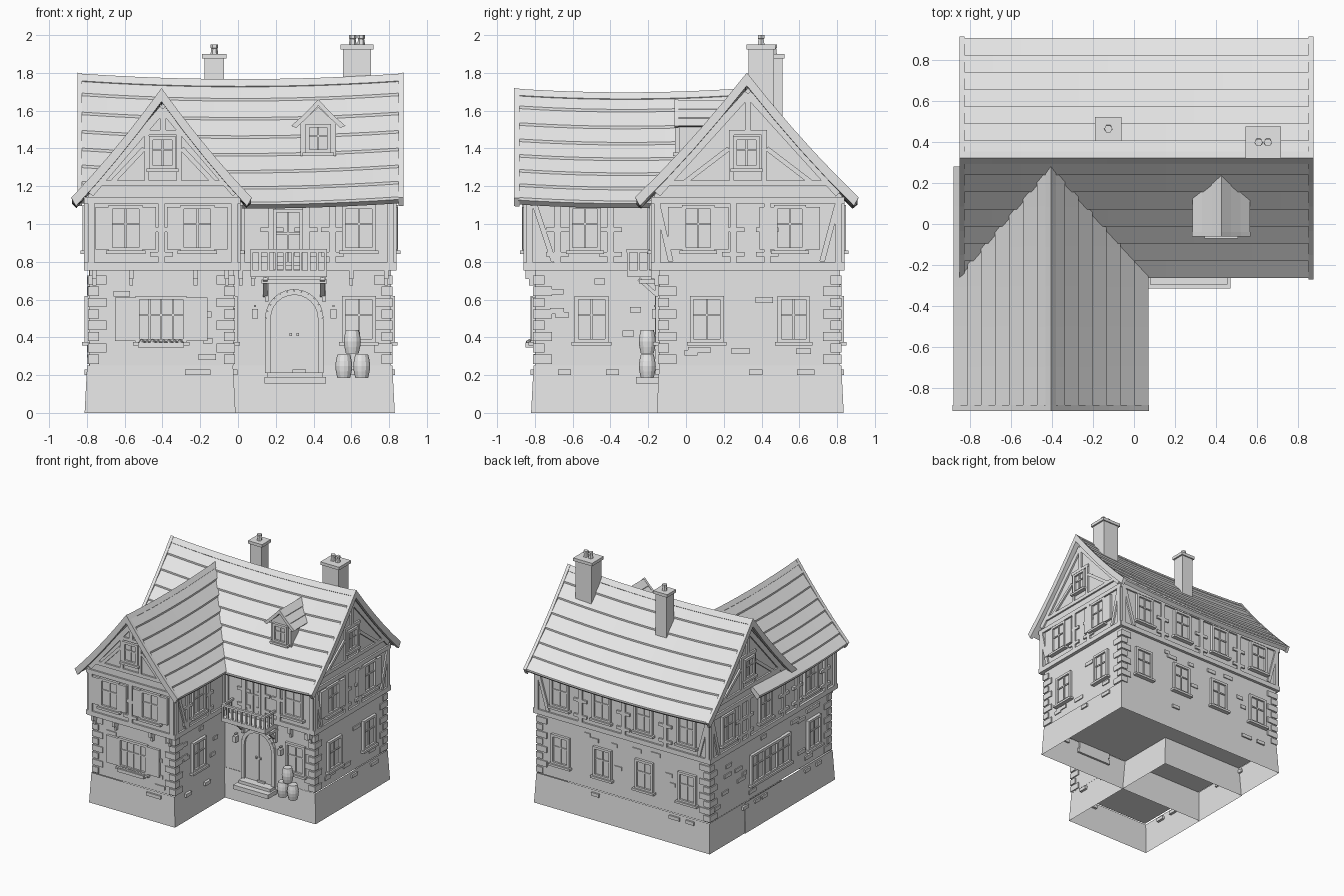
import bpy, bmesh, math, random
from mathutils import Matrix, Vector

if "Cube" in bpy.data.objects:
    bpy.data.objects.remove(bpy.data.objects["Cube"])
random.seed(4)

GREY = (0.8, 0.8, 0.8, 1)
mat = bpy.data.materials.new("plain grey")
mat.use_nodes = True
mat.diffuse_color = GREY
mat.node_tree.nodes["Principled BSDF"].inputs["Base Color"].default_value = GREY


def finish(bm, name):
    bmesh.ops.recalc_face_normals(bm, faces=bm.faces)
    mesh = bpy.data.meshes.new(name)
    bm.to_mesh(mesh)
    bm.free()
    mesh.materials.append(mat)
    bpy.context.collection.objects.link(bpy.data.objects.new(name, mesh))


def box(bm, lo, hi):
    lo, hi = Vector(lo), Vector(hi)
    m = Matrix.Translation((lo + hi) / 2) @ Matrix.Diagonal((*(hi - lo), 1))
    bmesh.ops.create_cube(bm, size=1, matrix=m)


def loft(bm, rings, caps=True):
    vs = [[bm.verts.new(p) for p in r] for r in rings]
    for a, b in zip(vs, vs[1:]):
        for i in range(len(a)):
            bm.faces.new((a[i - 1], a[i], b[i], b[i - 1]))
    if caps:
        bm.faces.new(vs[0])
        bm.faces.new(vs[-1])


def frame(u, n, d):
    """Wall frame: local x runs along the wall, local y points outward."""
    u, n = Vector(u), Vector(n)
    m = Matrix((u, n, (0, 0, 1))).transposed().to_4x4()
    return Matrix.Translation(n * d) @ m


def beam(bm, F, a, b, width, depth=0.014):
    a, b = Vector((a[0], 0, a[1])), Vector((b[0], 0, b[1]))
    d = b - a
    m = Matrix.Translation((a + b) / 2 + Vector((0, depth / 2 - 0.005, 0)))
    m = m @ Matrix.Rotation(-math.atan2(d.z, d.x), 4, 'Y')
    m = m @ Matrix.Diagonal((d.length, depth + 0.01, width, 1))
    bmesh.ops.create_cube(bm, size=1, matrix=F @ m)


def front(d): return frame((1, 0, 0), (0, -1, 0), d)
def back(d): return frame((1, 0, 0), (0, 1, 0), d)
def right(d): return frame((0, 1, 0), (1, 0, 0), d)
def left(d): return frame((0, 1, 0), (-1, 0, 0), d)


# Wall planes: lower storey and slightly jettied upper storey
WF, WFU, MF, MFU = front(0.80), front(0.845), front(0.14), front(0.17)
R, RU, WR, WRU = right(0.81), right(0.825), right(-0.025), right(0)
B, BU, L, LU = back(0.815), back(0.825), left(0.79), left(0.80)


def on_axis(axis, c, s, d, z):
    return (s, c + d, z) if axis == 'x' else (c + d, s, z)


def house(name, axis, c, half, z0, zw, za, s0, s1):
    shape = [(-half, z0), (half, z0), (half, zw), (0, za), (-half, zw)]
    bm = bmesh.new()
    loft(bm, [[on_axis(axis, c, s, d, z) for d, z in shape] for s in (s0, s1)])
    finish(bm, name)


def roof(name, axis, c, half, ridge, eave, s0, s1, rows, thick, sag, parts):
    """Sagging, slightly flared gable roof; each part is (from, to, rows, reach, lift, lap)."""
    def f(d):
        t = d / half
        return ridge - (ridge - eave) * t - 0.14 * (ridge - eave) * t * (1 - t)
    bm = bmesh.new()
    for a, b, n, reach, lift, lap in parts:
        outer = [(0, f(0) + lift)]
        for i in range(n):
            d = reach * (i + 1) / n
            outer += [(d, f(d) + lift + lap), (d, f(d) + lift)]
        inner = [(e, f(e) - thick - lift / 2) for e in
                 [(reach - 0.025) * (1 - k / 4) for k in range(5)]]
        side = outer + inner
        ring = side + [(-d, z) for d, z in reversed(side[1:-1])]
        rings = []
        for k in range(13):
            s = a + (b - a) * k / 12
            t = (s - s0) / (s1 - s0)
            rings.append([on_axis(axis, c, s, d, z - sag * 4 * t * (1 - t)) for d, z in ring])
        loft(bm, rings)
    finish(bm, name)


# Plinth: open-bottomed flared skirts
bm = bmesh.new()
for x0, x1, y0, y1 in ((-0.805, 0.83, -0.155, 0.835), (-0.812, -0.013, -0.82, 0.37)):
    rings = []
    for z, i in ((0, 0), (0.25, 0.013)):
        rings.append([(x0 + i, y0 + i, z), (x1 - i, y0 + i, z), (x1 - i, y1 - i, z), (x0 + i, y1 - i, z)])
    loft(bm, rings, caps=False)
finish(bm, "plinth")

# Stone storey
bm = bmesh.new()
box(bm, (-0.79, -0.14, 0.25), (0.81, 0.815, 0.76))
box(bm, (-0.785, -0.80, 0.25), (-0.025, 0.37, 0.76))
finish(bm, "stone_walls")

# Upper storeys with gables
house("main_upper_storey", 'x', 0.3275, 0.4975, 0.755, 1.15, 1.72, -0.80, 0.825)
house("wing_upper_storey", 'y', -0.3975, 0.3975, 0.757, 1.15, 1.64, -0.845, 0.3)

# Roofs: tiled rows, barge boards and ridge cap
roof("main_roof", 'x', 0.322, 0.592, 1.785, 1.125, -0.85, 0.875, 7, 0.045, 0.03,
     [(-0.83, 0.855, 7, 0.585, 0, 0.014), (-0.85, -0.825, 5, 0.592, 0.016, 0),
      (0.85, 0.875, 5, 0.592, 0.016, 0), (-0.83, 0.855, 1, 0.03, 0.012, 0)])
roof("wing_roof", 'y', -0.405, 0.478, 1.705, 1.125, -0.91, 0.28, 7, 0.05, 0.02,
     [(-0.89, 0.28, 7, 0.475, 0, 0.014), (-0.91, -0.882, 5, 0.478, 0.014, 0),
      (-0.89, 0.28, 1, 0.025, 0.012, 0)])
house("dormer_body", 'y', 0.425, 0.095, 1.36, 1.53, 1.62, -0.035, 0.2)
roof("dormer_roof", 'y', 0.425, 0.143, 1.655, 1.515, -0.055, 0.235, 3, 0.026, 0,
     [(-0.045, 0.235, 3, 0.14, 0, 0.005), (-0.06, -0.04, 3, 0.143, 0.005, 0)])

# Windows
UP, LOW = (0.865, 1.09), (0.38, 0.61)
lower = [(R, 0.11, 0.16), (R, 0.57, 0.15), (WR, -0.5, 0.16), (MF, 0.64, 0.16), (WF, -0.407, 0.25),
         (L, -0.15, 0.17), (L, 0.02, 0.17), (L, 0.19, 0.17), (L, -0.56, 0.15)]
upper = [(WFU, -0.595, 0.16), (WFU, -0.215, 0.16), (RU, 0.065, 0.15), (RU, 0.55, 0.15),
         (WRU, -0.535, 0.15), (MFU, 0.64, 0.16), (LU, 0.6, 0.15), (LU, 0.1, 0.15), (LU, -0.5, 0.15)]
BACK = (-0.59, -0.19, 0.2, 0.59)
lower += [(B, x, 0.15) for x in BACK]
upper += [(BU, x, 0.15) for x in BACK]


def window(bm, F, u, w, z0, z1, cols=2, sill=True):
    h = w / 2
    beam(bm, F, (u - h, (z0 + z1) / 2), (u + h, (z0 + z1) / 2), z1 - z0, 0.006)
    for s in (-1, 1):
        beam(bm, F, (u + s * h, z0), (u + s * h, z1), 0.02, 0.022)
    for z in (z0, z1):
        beam(bm, F, (u - h - 0.01, z), (u + h + 0.01, z), 0.02, 0.022)
    for i in range(1, cols):
        x = u - h + w * i / cols
        beam(bm, F, (x, z0), (x, z1), 0.01, 0.014)
    beam(bm, F, (u - h, z0 * 0.4 + z1 * 0.6), (u + h, z0 * 0.4 + z1 * 0.6), 0.01, 0.014)
    if sill:
        beam(bm, F, (u - h - 0.025, z0 - 0.015), (u + h + 0.025, z0 - 0.015), 0.018, 0.035)


bm = bmesh.new()
for F, u, w in lower:
    window(bm, F, u, w, *LOW, cols=4 if w > 0.2 else 2)
for F, u, w in upper:
    window(bm, F, u, w, *UP)
for F, u in ((WFU, -0.4), (RU, 0.32), (LU, 0.32)):
    window(bm, F, u, 0.12, 1.3, 1.455)
window(bm, front(0.035), 0.425, 0.115, 1.385, 1.52)
finish(bm, "windows")

# Open shutters
bm = bmesh.new()
for F, u, w, z, sw in ((WF, -0.407, 0.27, LOW, 0.11), (WFU, -0.595, 0.18, UP, 0.07),
                       (WFU, -0.215, 0.18, UP, 0.07), (RU, 0.065, 0.17, UP, 0.075), (RU, 0.55, 0.17, UP, 0.075)):
    for s in (-1, 1):
        x = u + s * (w + sw) / 2
        beam(bm, F, (x, z[0]), (x, z[1]), sw, 0.02)
finish(bm, "shutters")

# Timber framing
bm = bmesh.new()
spans = [(WFU, -0.795, 0, (-0.405,)), (WRU, -0.845, -0.17, (-0.68, -0.4)),
         (MFU, 0, 0.825, (0.18, 0.36, 0.5)), (RU, -0.17, 0.825, (0.25, 0.43)),
         (LU, -0.845, 0.825, (-0.7, -0.33, -0.15, 0.32, 0.43)), (BU, -0.8, 0.825, (-0.39, 0, 0.4))]
for F, a, b, posts in spans:
    for z, w in ((0.775, 0.04), (1.125, 0.035)):
        beam(bm, F, (a - 0.01, z), (b + 0.01, z), w)
    for u in (a + 0.018, *posts, b - 0.018):
        beam(bm, F, (u, 0.79), (u, 1.12), 0.036)
    for u in posts:
        for z in (0.84, 0.97):
            beam(bm, F, (u - 0.06, z), (u + 0.06, z), 0.025)
for F, a, b in ((RU, 0.72, 0.8), (RU, -0.08, -0.15), (LU, 0.72, 0.8), (WRU, -0.7, -0.8),
                (BU, 0.7, 0.79), (BU, -0.7, -0.78)):
    beam(bm, F, (a, 0.8), (b, 1.1), 0.028)
for F, c, half, apex in ((WFU, -0.3975, 0.385, 1.61), (RU, 0.3275, 0.48, 1.69), (LU, 0.3275, 0.48, 1.69)):
    beam(bm, F, (c - half * 0.92, 1.215), (c + half * 0.92, 1.215), 0.03)
    beam(bm, F, (c - 0.1, 1.485), (c + 0.1, 1.485), 0.025)
    beam(bm, F, (c, 1.49), (c, apex), 0.03)
    for s in (-1, 1):
        beam(bm, F, (c + s * half, 1.16), (c, apex), 0.04)
        beam(bm, F, (c + s * 0.085, 1.22), (c + s * 0.085, 1.48), 0.025)
        beam(bm, F, (c + s * half * 0.7, 1.22), (c + s * 0.1, 1.4), 0.025)
# Jetty brackets
for F, xs, reach in ((WF, (-0.76, -0.565, -0.225, -0.06), 0.05), (MF, (0.015, 0.08, 0.6, 0.785), 0.045)):
    for x in xs:
        beam(bm, F, (x, 0.71), (x, 0.76), 0.024, reach)
        beam(bm, F, (x, 0.675), (x, 0.71), 0.02, reach * 0.6)
finish(bm, "timber_frame")

# Quoins and scattered raised stones
bm = bmesh.new()
for x, y, sx, sy in ((0.81, 0.815, 1, 1), (-0.79, 0.815, -1, 1), (0.81, -0.14, 1, -1),
                     (-0.785, -0.80, -1, -1), (-0.025, -0.80, 1, -1)):
    for k in range(8):
        a, b = (0.09, 0.05) if k % 2 else (0.05, 0.09)
        xs = sorted((x + sx * 0.009, x - sx * a))
        ys = sorted((y + sy * 0.009, y - sy * b))
        z = 0.26 + k * 0.06
        box(bm, (xs[0], ys[0], z), (xs[1], ys[1], z + 0.048))
for F, a, b, n in ((R, -0.1, 0.72, 12), (B, -0.7, 0.72, 22), (L, -0.7, 0.72, 20),
                   (WF, -0.68, -0.12, 5), (WR, -0.7, -0.2, 8), (MF, 0.05, 0.7, 3)):
    for k in range(n):
        u, z, w = random.uniform(a, b), random.uniform(0.29, 0.71), random.uniform(0.05, 0.1)
        clear = all(G is not F or abs(u - v) > (ww + w) / 2 + 0.03 or not 0.34 < z < 0.64 for G, v, ww in lower)
        if clear and not (F is MF and abs(u - 0.3) < 0.22):
            beam(bm, F, (u - w / 2, z), (u + w / 2, z), 0.03, 0.008)
    for k in range(max(2, n // 4)):
        u = random.uniform(a, b)
        beam(bm, F, (u - 0.035, 0.215), (u + 0.035, 0.215), 0.028, 0.022)
finish(bm, "raised_stones")

# Arched double door with stone surround, lanterns and steps
DX, SPRING = 0.298, 0.5


def arch(r):
    pts = [(DX - r, 0.21)] + [(DX - r * math.cos(math.pi * k / 12), SPRING + r * math.sin(math.pi * k / 12))
                              for k in range(13)]
    return pts + [(DX + r, 0.21)]


bm = bmesh.new()
loft(bm, [[MF @ Vector((u, n, z)) for u, z in arch(0.125)] for n in (-0.01, 0.008)])
for a, b in zip(arch(0.14), arch(0.14)[1:]):
    beam(bm, MF, a, b, 0.03, 0.025)
beam(bm, MF, (DX, 0.21), (DX, 0.62), 0.008, 0.014)
for s in (-1, 1):
    beam(bm, MF, (DX + s * 0.012, 0.415), (DX + s * 0.026, 0.415), 0.016, 0.022)
    x = DX + s * 0.208
    beam(bm, MF, (x, 0.5), (x, 0.55), 0.03, 0.04)
    beam(bm, MF, (x, 0.56), (x, 0.57), 0.012, 0.03)
finish(bm, "front_door")
bm = bmesh.new()
box(bm, (0.14, -0.265, 0.155), (0.465, -0.13, 0.19))
box(bm, (0.155, -0.215, 0.19), (0.45, -0.13, 0.215))
finish(bm, "door_steps")

# Balcony with railing, brackets and its door
bm = bmesh.new()
box(bm, (0.065, -0.31, 0.72), (0.47, -0.14, 0.755))
box(bm, (0.125, -0.25, 0.685), (0.47, -0.14, 0.705))
box(bm, (0.065, -0.315, 0.85), (0.47, -0.295, 0.868))
for k in range(10):
    x = 0.073 + k * 0.0433
    box(bm, (x - 0.007, -0.312, 0.75), (x + 0.007, -0.298, 0.855))
for x in (0.073, 0.462):
    box(bm, (x - 0.008, -0.312, 0.85), (x + 0.008, -0.16, 0.868))
    for y in (-0.25, -0.2):
        box(bm, (x - 0.006, y - 0.006, 0.75), (x + 0.006, y + 0.006, 0.855))
for x in (0.152, 0.455):
    box(bm, (x - 0.01, -0.165, 0.59), (x + 0.01, -0.135, 0.72))
    beam(bm, frame((0, 1, 0), (1, 0, 0), x - 0.01), (-0.15, 0.62), (-0.25, 0.71), 0.02, 0.015)
window(bm, MFU, 0.265, 0.14, 0.77, 1.07, 2, False)
finish(bm, "balcony")

# Flower box
bm = bmesh.new()
box(bm, (-0.53, -0.85, 0.345), (-0.285, -0.79, 0.372))
for k in range(8):
    bmesh.ops.create_icosphere(bm, subdivisions=1, radius=random.uniform(0.014, 0.02),
                               matrix=Matrix.Translation((-0.51 + k * 0.029, -0.83, 0.372)))
finish(bm, "flower_box")


def lathe(bm, x, y, profile, sides):
    loft(bm, [[(x + r * math.cos(math.tau * k / sides), y + r * math.sin(math.tau * k / sides), z)
               for k in range(sides)] for r, z in profile])


# Barrels
bm = bmesh.new()
for x, z in ((0.56, 0.185), (0.655, 0.185), (0.605, 0.315)):
    lathe(bm, x, -0.205, [(0.034, z), (0.042, z + 0.035), (0.045, z + 0.063),
                          (0.042, z + 0.09), (0.034, z + 0.125)], 12)
finish(bm, "barrels")

# Chimneys with caps and pots
bm = bmesh.new()
for x0, x1, y0, y1, top, pots in ((-0.19, -0.06, 0.405, 0.522, 1.9, (-0.125,)),
                                  (0.542, 0.717, 0.32, 0.475, 1.95, (0.607, 0.652))):
    box(bm, (x0 + 0.013, y0 + 0.01, 1.4), (x1 - 0.013, y1 - 0.01, top))
    box(bm, (x0, y0, top - 0.025), (x1, y1, top))
    for p in pots:
        lathe(bm, p, (y0 + y1) / 2, [(0.022, top - 0.01), (0.016, top + 0.03), (0.02, top + 0.032),
                                     (0.02, top + 0.05)], 6)
finish(bm, "chimneys")
